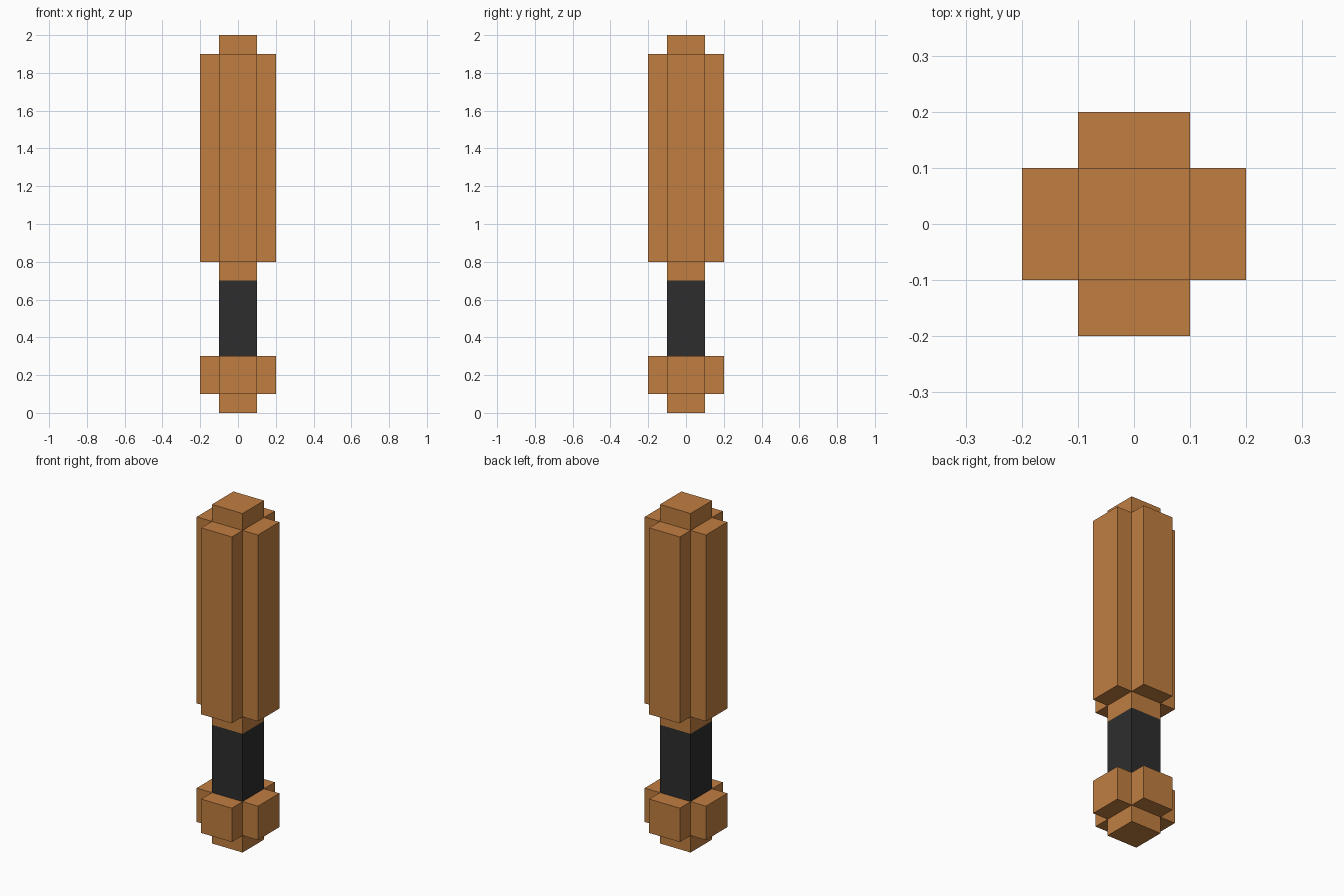
import bpy
import bmesh

HALF = 0.1    # half width of the square core
FLANGE = 0.1  # how far the raised sides stand out

if "Cube" in bpy.data.objects:
    bpy.data.objects.remove(bpy.data.objects["Cube"], do_unlink=True)


def make_material(name, rgb):
    mat = bpy.data.materials.new(name)
    mat.use_nodes = True
    color = (*rgb, 1.0)
    mat.diffuse_color = color
    bsdf = next(n for n in mat.node_tree.nodes if n.type == "BSDF_PRINCIPLED")
    bsdf.inputs["Base Color"].default_value = color
    return mat


def column(name, levels, mat, raised=None, bottom=False, top=False):
    """Square column with loops at the given heights; band 'raised' is extruded outward."""
    bm = bmesh.new()
    corners = [(-HALF, -HALF), (HALF, -HALF), (HALF, HALF), (-HALF, HALF)]
    rings = [[bm.verts.new((x, y, z)) for x, y in corners] for z in levels]
    band_faces = []
    for band, (low, high) in enumerate(zip(rings, rings[1:])):
        for i in range(4):
            j = (i + 1) % 4
            face = bm.faces.new((low[i], low[j], high[j], high[i]))
            if band == raised:
                band_faces.append(face)
    if bottom:
        bm.faces.new(rings[0][::-1])
    if top:
        bm.faces.new(rings[-1])
    bm.normal_update()

    # Push each side of the raised band straight out
    if band_faces:
        for face in bmesh.ops.extrude_discrete_faces(bm, faces=band_faces)["faces"]:
            face.normal_update()
            bmesh.ops.translate(bm, verts=face.verts, vec=face.normal * FLANGE)
    bm.normal_update()

    mesh = bpy.data.meshes.new(name)
    bm.to_mesh(mesh)
    bm.free()
    mesh.materials.append(mat)
    obj = bpy.data.objects.new(name, mesh)
    bpy.context.scene.collection.objects.link(obj)
    return obj


wood = make_material("warm_wood", (0.533, 0.209, 0.053))
wrap = make_material("dark_wrap", (0.027, 0.027, 0.027))

# Knob at the foot, wrapped grip, long head
column("knob", [0, 0.1, 0.3], wood, raised=1, bottom=True)
column("grip", [0.3, 0.7], wrap)
column("head", [0.7, 0.8, 1.9, 2.0], wood, raised=1, top=True)
